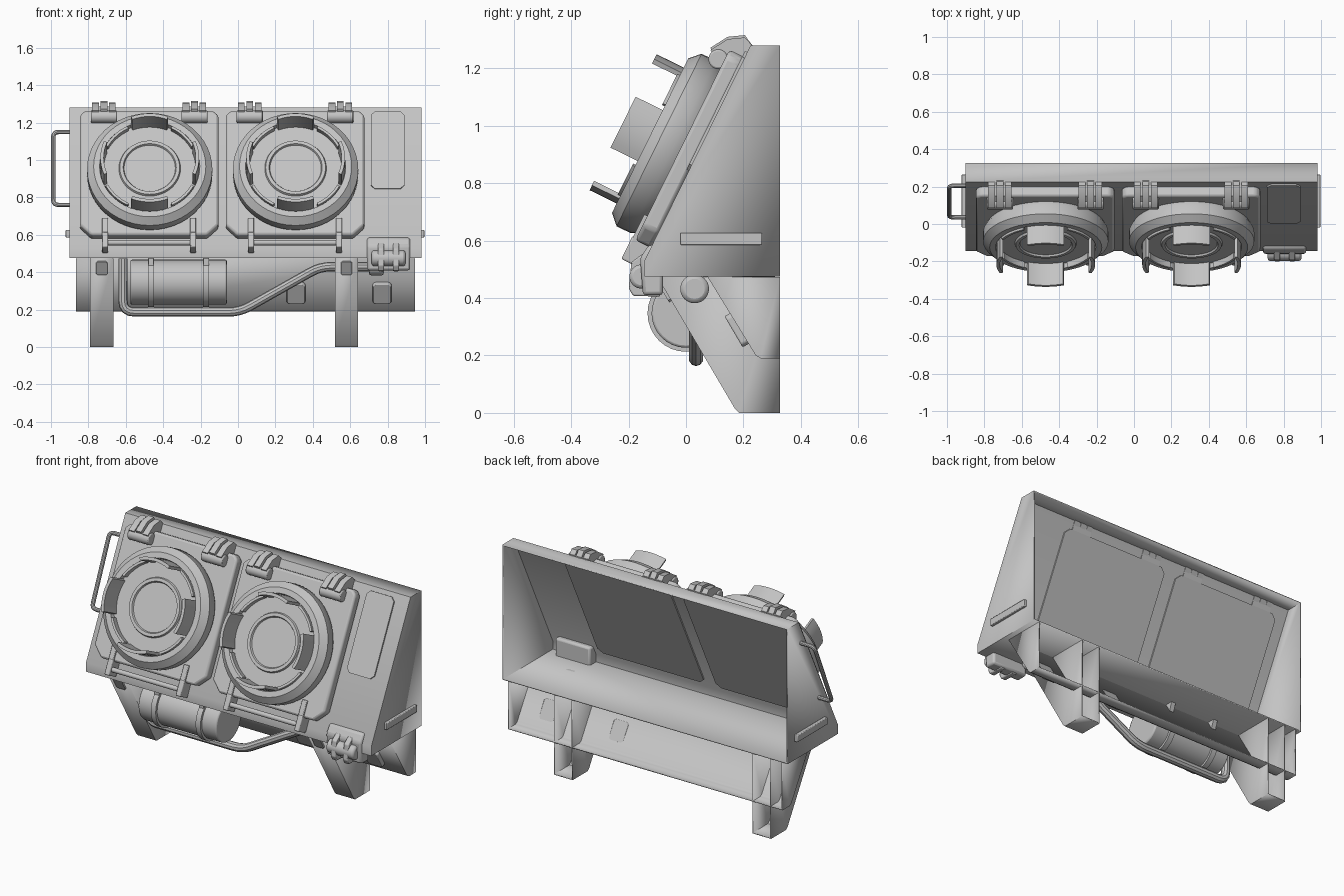
import bpy, bmesh, math
from mathutils import Matrix, Vector

cube = bpy.data.objects.get("Cube")
if cube:
    bpy.data.objects.remove(cube, do_unlink=True)

GREY = (0.55, 0.55, 0.55, 1)
mat = bpy.data.materials.new("plain grey")
mat.use_nodes = True
mat.diffuse_color = GREY
mat.node_tree.nodes["Principled BSDF"].inputs["Base Color"].default_value = GREY

# Frames: side profiles run along x; the sloped frame lies on the front panel
SIDE = Matrix(((0, 0, 1, 0), (1, 0, 0, 0), (0, 1, 0, 0), (0, 0, 0, 1)))
up = Vector((0, 0.37, 0.75)).normalized()


def slope_frame(x=0, v=0, n=0, base=(-0.145, 0.53), u=up):
    out = Vector((1, 0, 0)).cross(u)
    m = Matrix((Vector((1, 0, 0)), u, out)).transposed().to_4x4()
    m.translation = Vector((x, *base)) + u * v + out * n
    return m


def finish(name, mesh, matrix=None, bevel=0.0, thick=0.0):
    if matrix:
        mesh.transform(matrix)
    mesh.polygons.foreach_set("use_smooth", [True] * len(mesh.polygons))
    mesh.set_sharp_from_angle(angle=math.radians(35))
    mesh.materials.clear()
    mesh.materials.append(mat)
    ob = bpy.data.objects.new(name, mesh)
    bpy.context.collection.objects.link(ob)
    if thick:
        mod = ob.modifiers.new("sheet", "SOLIDIFY")
        mod.thickness, mod.offset = thick, -1
    if bevel:
        mod = ob.modifiers.new("bevel", "BEVEL")
        mod.width, mod.segments = bevel, 2
        mod.limit_method = "ANGLE"
    return ob


def prism(name, pts, lo, hi, matrix=SIDE, bevel=0.0, open_edges=(), thick=0.0):
    """Extrude an outline; open_edges lists walls to leave out."""
    bm = bmesh.new()
    a = [bm.verts.new((x, y, lo)) for x, y in pts]
    b = [bm.verts.new((x, y, hi)) for x, y in pts]
    bm.faces.new(a)
    bm.faces.new(b)
    n = len(pts)
    for i in range(n):
        if i not in open_edges:
            j = (i + 1) % n
            bm.faces.new((a[i], a[j], b[j], b[i]))
    bmesh.ops.recalc_face_normals(bm, faces=bm.faces)
    # An open sheet needs its outline turned outward
    end = min(bm.faces, key=lambda f: f.calc_center_median().z)
    if end.normal.z > 0:
        bmesh.ops.reverse_faces(bm, faces=bm.faces)
    mesh = bpy.data.meshes.new(name)
    bm.to_mesh(mesh)
    bm.free()
    return finish(name, mesh, matrix, bevel, thick)


def arc(r, start=0, stop=360, n=32, c=(0, 0)):
    full = stop - start == 360
    steps = n if full else n + 1
    angles = [math.radians(start + (stop - start) * i / n) for i in range(steps)]
    return [(c[0] + r * math.cos(t), c[1] + r * math.sin(t)) for t in angles]


def plate(w, h, cut):
    """Rectangle outline with cut corners, centred."""
    w, h = w / 2, h / 2
    return [(w - cut, -h), (w, cut - h), (w, h - cut), (w - cut, h),
            (cut - w, h), (-w, h - cut), (-w, cut - h), (cut - w, -h)]


def rod(name, c, r, lo, hi, bevel=0.0):
    return prism(name, arc(r, c=c), lo, hi, SIDE, bevel)


def lathe(name, profile, matrix):
    bm = bmesh.new()
    vs = [bm.verts.new((r, 0, z)) for r, z in profile]
    es = [bm.edges.new(p) for p in zip(vs, vs[1:])]
    bmesh.ops.spin(bm, geom=vs + es, cent=(0, 0, 0), axis=(0, 0, 1),
                   angle=math.tau, steps=48)
    bmesh.ops.remove_doubles(bm, verts=bm.verts, dist=0.0001)
    bmesh.ops.recalc_face_normals(bm, faces=bm.faces)
    mesh = bpy.data.meshes.new(name)
    bm.to_mesh(mesh)
    bm.free()
    return finish(name, mesh, matrix)


def tube(name, pts, r, fillet):
    pts = [Vector(p) for p in pts]
    path = [pts[0]]
    for a, b, c in zip(pts, pts[1:], pts[2:]):
        p, q = b + (a - b).normalized() * fillet, b + (c - b).normalized() * fillet
        path += [p.lerp(b, t).lerp(b.lerp(q, t), t) for t in (0, .25, .5, .75, 1)]
    path.append(pts[-1])
    cu = bpy.data.curves.new(name, "CURVE")
    cu.dimensions, cu.bevel_depth, cu.bevel_resolution = "3D", r, 3
    cu.use_fill_caps = True
    sp = cu.splines.new("POLY")
    sp.points.add(len(path) - 1)
    for point, co in zip(sp.points, path):
        point.co = (*co, 1)
    temp = bpy.data.objects.new(name + "_path", cu)
    mesh = bpy.data.meshes.new_from_object(temp)
    bpy.data.objects.remove(temp)
    return finish(name, mesh)


# Sheet housing, open at the back
prism("housing", [(.327, .475), (-.145, .475), (-.145, .53), (.225, 1.28), (.327, 1.28)],
      -0.9, 0.98, open_edges=(4,), thick=0.01)
# Lower skirt and legs, open at the back
prism("skirt", [(.327, .19), (.26, .19), (.243, .2), (.075, .474), (.327, .474)],
      -0.865, 0.945, open_edges=(3, 4), thick=0.008)
leg_slope = Vector((0, -0.27, 0.46)).normalized()
for side, x in (("right", -0.728), ("left", 0.58)):
    prism(side + "_leg", [(.327, 0), (.185, 0), (.17, .015), (-.1, .474), (.327, .474)],
          x - 0.062, x + 0.062, open_edges=(3, 4), thick=0.008)
    prism(side + "_leg_pad", plate(.06, .08, .008), 0, .01,
          slope_frame(x, .475, 0, (.17, .015), leg_slope))
for x in (0.31, 0.77):
    prism("skirt_pad", plate(.1, .125, .012), -.005, .025,
          slope_frame(x, .11, 0, (.243, .2), leg_slope), .005)

# Two lamp doors, each with drum, guard tabs, handle and hinges
for side, x in (("right", -0.475), ("left", 0.305)):
    w, cut = 0.37, 0.06
    outline = [(cut - w, .05), (w - cut, .05), (w, .05 + cut), (w, .765),
               (w - .025, .79), (.025 - w, .79), (-w, .765), (-w, .05 + cut)]
    prism(side + "_door", outline, 0, .06, slope_frame(x), .012)
    prism(side + "_door_back", plate(.7, .74, .03), -.016, -.008, slope_frame(x, .41))
    lamp = slope_frame(x + .003, .4)
    lathe(side + "_lamp_drum", [(.315, .05), (.335, .085), (.335, .14), (.3, .175),
          (.268, .175), (.262, .15), (.165, .15), (.16, .162), (.142, .162),
          (.137, .152), (0, .152)], lamp)
    for k in range(4):
        a = 90 * k
        prism("guard_tab", arc(.264, a - 22, a + 22, 8) + arc(.246, a + 22, a - 22, 8),
              .14, .28, lamp)
        prism("inner_rim", arc(.264, a + 27, a + 63, 8) + arc(.25, a + 63, a + 27, 8),
              .14, .185, lamp)
    for dx in (-0.235, 0.235):
        prism("handle_lug", [(-.016, -.03), (.016, -.03), (.016, .06), (-.016, .06)],
              -.005, .075, slope_frame(x + dx), .006)
        prism("handle_strap", [(-.016, .04), (.016, .04), (.016, .145), (-.016, .145)],
              .055, .072, slope_frame(x + dx), .004)
    rod(side + "_handle_bar", (-.188, .558), .014, x - .25, x + .25)
    for dx in (-0.242, 0.242):
        hx = x + dx
        rod("hinge_pin", (.112, 1.232), .034, hx - .07, hx + .07, .006)
        for k, drop in ((-1, .008), (0, 0), (1, .008)):
            prism("hinge_knuckle", [(.085, 1.272 - drop), (.145, 1.31 - drop),
                  (.205, 1.316 - drop), (.235, 1.275), (.2, 1.22), (.11, 1.22)],
                  hx + k * .045 - .018, hx + k * .045 + .018)
        prism("hinge_base", [(.1, 1.25), (.15, 1.287), (.23, 1.285), (.21, 1.22)],
              hx - .063, hx + .063)

# Blank cover plate beside the doors
prism("cover_plate", plate(.18, .46, .022), -.003, .009, slope_frame(.8, .58))

# Side rails and carrying handle
for side, x in (("right", -0.91), ("left", 0.985)):
    prism(side + "_rail", [(-.02, .585), (.265, .585), (.265, .627), (-.02, .627)],
          x - .011, x + .011, SIDE, .004)
tube("carry_handle", [(-.895, .035, .76), (-.988, .035, .76), (-.988, .205, 1.15),
                      (-.895, .205, 1.15)], .012, .03)

# Canister with straps hung under the floor
rod("canister", (0, .347), .12, -.575, -.06, .008)
for x in (-0.465, -0.17):
    rod("canister_strap", (0, .347), .134, x - .016, x + .016)
    prism("strap_bracket", [(-.1, .474), (.13, .474), (.09, .36), (-.1, .36)],
          x - .014, x + .014)

# Bent guard pipe with an end fitting
tube("guard_pipe", [(-.615, .035, .474), (-.615, .035, .188), (.01, .035, .188),
                    (.44, .035, .43), (.76, .035, .43)], .025, .06)
rod("pipe_fitting", (.03, .432), .05, .7, .78, .015)

# Tow clamp on the lower front corner
prism("clamp_back", [(-.15, .41), (-.08, .41), (-.08, .585), (-.13, .585), (-.16, .54)],
      .69, .92, SIDE, .012)
rod("clamp_pin", (-.155, .475), .042, .715, .895, .012)
for x in (0.765, 0.845):
    prism("clamp_jaw", [(-.2, .435), (-.185, .408), (-.09, .405), (-.09, .55),
          (-.15, .555), (-.19, .525)], x - .016, x + .016, SIDE, .005)
